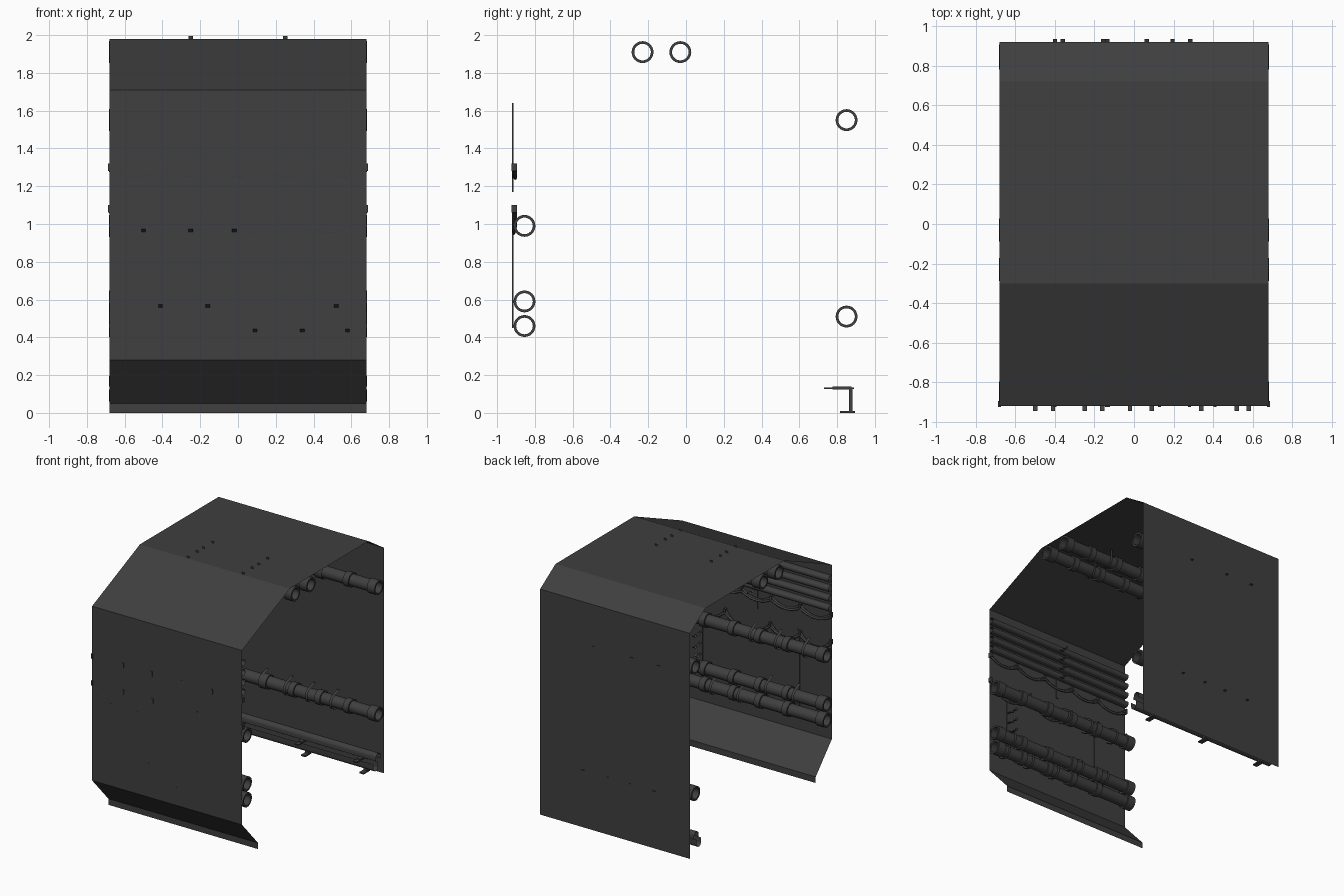
import bpy, bmesh, math

if "Cube" in bpy.data.objects:
    bpy.data.objects.remove(bpy.data.objects["Cube"])

L = 0.68  # half length of the tunnel section
dark = bpy.data.materials.new("dark_grey")
dark.diffuse_color = (0.05, 0.05, 0.05, 1)
dark.use_nodes = True
dark.node_tree.nodes["Principled BSDF"].inputs["Base Color"].default_value = dark.diffuse_color


def make(name, bm):
    me = bpy.data.meshes.new(name)
    bm.to_mesh(me)
    bm.free()
    me.materials.append(dark)
    ob = bpy.data.objects.new(name, me)
    bpy.context.collection.objects.link(ob)
    return ob


def strip(name, path, x, width):
    """Thin sheet: a (y, z) path stretched along x."""
    bm = bmesh.new()
    rows = [[bm.verts.new((x + s * width / 2, y, z)) for s in (-1, 1)] for y, z in path]
    for a, b in zip(rows, rows[1:]):
        bm.faces.new((a[0], b[0], b[1], a[1]))
    return make(name, bm)


def box(name, x, y, z, sx, sy, sz):
    bm = bmesh.new()
    bmesh.ops.create_cube(bm, size=1)
    for v in bm.verts:
        v.co = (x + v.co.x * sx, y + v.co.y * sy, z + v.co.z * sz)
    return make(name, bm)


def arc(y, z, r, a0, a1, n=12):
    return [(y + r * math.cos(math.radians(a0 + (a1 - a0) * i / n)),
             z + r * math.sin(math.radians(a0 + (a1 - a0) * i / n))) for i in range(n + 1)]


def pipe(name, y, z, collars, n=24):
    """Open hollow pipe along x, with raised collars, lathed from one profile."""
    body, rim, bore = 0.047, 0.058, 0.044
    e = L + 0.004
    prof = [(-e, bore), (-e, rim), (-e + 0.07, rim), (-e + 0.07, body)]
    for c in sorted(collars):
        prof += [(c - 0.025, body), (c - 0.025, rim), (c + 0.025, rim), (c + 0.025, body)]
    prof += [(e - 0.07, body), (e - 0.07, rim), (e, rim), (e, bore)]
    bm = bmesh.new()
    rings = [[bm.verts.new((px, y + r * math.cos(2 * math.pi * i / n), z + r * math.sin(2 * math.pi * i / n)))
              for i in range(n)] for px, r in prof]
    for a, b in zip(rings, rings[1:] + rings[:1]):
        for i in range(n):
            j = (i + 1) % n
            bm.faces.new((a[i], a[j], b[j], b[i]))
    bmesh.ops.recalc_face_normals(bm, faces=bm.faces)
    return make(name, bm)


def hanger(name, x, y, z, angle, arm=0.085):
    """Strap looped round a pipe with two arms running out through the wall."""
    loop = arc(y, z, 0.06, angle + 90, angle + 270, 16)
    d = (arm * math.cos(math.radians(angle)), arm * math.sin(math.radians(angle)))
    path = [(loop[0][0] + d[0], loop[0][1] + d[1])] + loop + [(loop[-1][0] + d[0], loop[-1][1] + d[1])]
    strip(name, path, x, 0.022)


# tunnel shell: single open sheet
strip("tunnel_shell", [(-0.71, 0), (-0.71, 0.05), (-0.92, 0.28), (-0.92, 1.71), (-0.30, 1.98),
                       (0.72, 1.98), (0.92, 1.85), (0.92, 0)], 0, 2 * L)

# large pipes with their hangers: y, z, hanger direction, hanger x positions
pipes = {
    "ceiling_pipe_front": (-0.23, 1.91, 90, (-0.25, 0.25)),
    "ceiling_pipe_back": (-0.03, 1.91, 90, (-0.25, 0.25)),
    "back_pipe_upper": (0.85, 1.55, 20, (-0.40, -0.155, 0.195)),
    "back_pipe_lower": (0.85, 0.51, 20, (-0.36, -0.135, 0.065, 0.285)),
    "front_pipe_upper": (-0.855, 0.99, 150, (-0.50, -0.25, -0.02)),
    "front_pipe_middle": (-0.855, 0.59, 150, (-0.41, -0.16, 0.52)),
    "front_pipe_lower": (-0.855, 0.46, 150, (0.09, 0.34, 0.58)),
}
for name, (y, z, ang, xs) in pipes.items():
    pipe(name, y, z, (-0.33, -0.08, 0.16, 0.42))
    for x in xs:
        hanger(name + "_hanger", x, y, z, ang, 0.085 if ang == 90 else 0.07)

# four conduits high on the front wall
for z in (1.60, 1.52, 1.44, 1.36):
    strip("conduit", [(-0.918, z - 0.025)] + arc(-0.90, z, 0.025, -90, 90) + [(-0.918, z + 0.025)], 0, 2 * L)


# hook racks on the front wall
def hook(x, z, start):
    path = [(-0.92, z), (start, z)] + arc(start + 0.02, z + 0.005, 0.02, 190, 350, 8)
    if start < -0.87:
        path += arc(start + 0.055, z + 0.005, 0.018, 190, 360, 8)
    strip("rack_hook", path, x, 0.02)


box("conduit_bracket", 0, -0.917, 1.405, 0.022, 0.006, 0.47)
for z in (1.58, 1.50, 1.42, 1.34):
    hook(0, z, -0.875)
for x in (0.5, -0.38):
    box("cable_rack", x, -0.917, 0.775, 0.022, 0.006, 0.65)
for z in (0.85, 0.76, 0.67):
    hook(0.5, z, -0.88)


# drooping cables strung between wall anchors
def swag(name, anchors, z, sag, y, r=0.009):
    pts = []
    for a, b in zip(anchors, anchors[1:]):
        for i in range(12):
            t = i / 12
            s = sag * (b - a) / 0.4
            pts.append((a + (b - a) * t, y, z - 4 * s * t * (1 - t)))
    pts.append((anchors[-1], y, z))
    cu = bpy.data.curves.new(name, 'CURVE')
    cu.dimensions = '3D'
    cu.bevel_depth, cu.bevel_resolution = r, 2
    sp = cu.splines.new('POLY')
    sp.points.add(len(pts) - 1)
    for p, c in zip(sp.points, pts):
        p.co = (*c, 1)
    cu.materials.append(dark)
    ob = bpy.data.objects.new(name, cu)
    bpy.context.collection.objects.link(ob)


upper = (-0.68, -0.40, -0.14, 0.13, 0.41, 0.68)
lower = (-0.68, -0.40, -0.13, 0.28, 0.68)
for i in range(2):
    swag("upper_cable", upper, 1.305 - 0.02 * i, 0.08 - 0.02 * i, -0.912 + 0.008 * i)
    swag("lower_cable", lower, 1.085 - 0.02 * i, 0.13 - 0.05 * i, -0.912 + 0.008 * i)
for xs, z in ((upper, 1.30), (lower, 1.08)):
    for x in xs:
        box("cable_anchor", x, -0.91, z, 0.015, 0.03, 0.04)

# low cable rail along the back wall: covers on top and below, on stands
strip("rail_top_channel", [(0.812, 0.14)] + arc(0.842, 0.165, 0.03, 180, 0) + [(0.872, 0.14)], 0, 2 * L + 0.008)
strip("rail_under_channel", [(0.782, 0.125)] + arc(0.81, 0.088, 0.028, 180, 360) + [(0.838, 0.125)], 0, 2 * L + 0.008)
for x in (-0.53, 0.02, 0.55):
    box("stand_arm", x, 0.81, 0.13, 0.035, 0.16, 0.008)
    box("stand_plate", x, 0.825, 0.133, 0.035, 0.10, 0.016)
    box("stand_post", x, 0.873, 0.07, 0.03, 0.018, 0.13)
    box("stand_foot", x, 0.855, 0.005, 0.04, 0.08, 0.01)

# smooth the round parts, keep hard edges
for ob in bpy.data.objects:
    if ob.type == 'MESH':
        ob.select_set(True)
        bpy.context.view_layer.objects.active = ob
bpy.ops.object.shade_smooth_by_angle(angle=math.radians(20))
